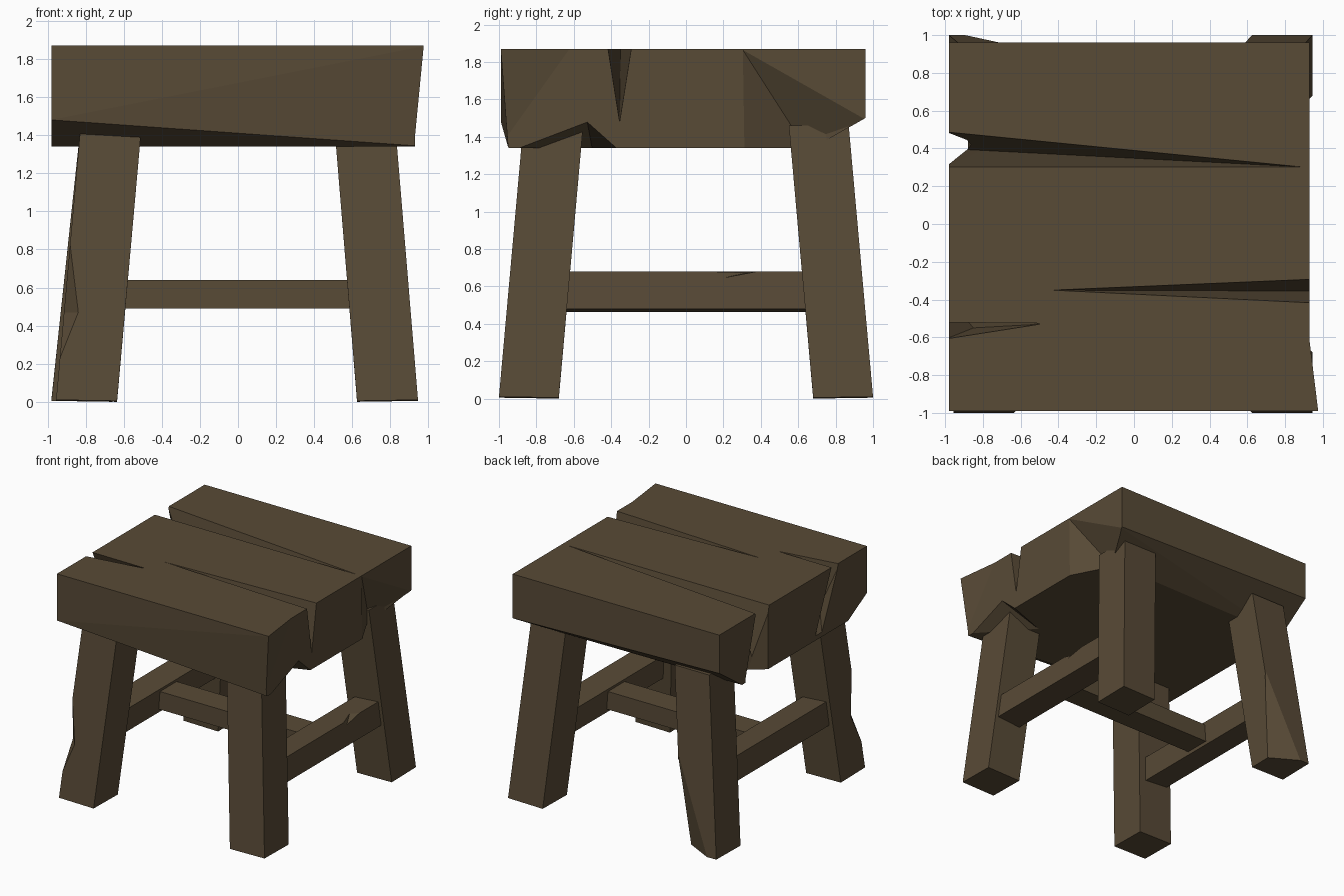
import bpy, bmesh, math

if "Cube" in bpy.data.objects:
    bpy.data.objects.remove(bpy.data.objects["Cube"])

wood = bpy.data.materials.new("dark brown wood")
wood.diffuse_color = (0.098, 0.069, 0.037, 1.0)
wood.use_nodes = True
wood.node_tree.nodes["Principled BSDF"].inputs["Base Color"].default_value = wood.diffuse_color


def hull(name, pts):
    """Convex flat-faced solid around a few corner points."""
    bm = bmesh.new()
    for p in pts:
        bm.verts.new(p)
    res = bmesh.ops.convex_hull(bm, input=bm.verts[:])
    junk = {g for g in res["geom_interior"] + res["geom_unused"]
            if isinstance(g, bmesh.types.BMVert)}
    bmesh.ops.delete(bm, geom=list(junk), context='VERTS')
    bmesh.ops.dissolve_limit(bm, angle_limit=0.002, verts=bm.verts[:], edges=bm.edges[:])
    bmesh.ops.recalc_face_normals(bm, faces=bm.faces[:])
    me = bpy.data.meshes.new(name)
    bm.to_mesh(me)
    bm.free()
    me.materials.append(wood)
    ob = bpy.data.objects.new(name, me)
    bpy.context.scene.collection.objects.link(ob)
    return ob


def cut(ob, pts):
    """Chop a convex chunk out of a part."""
    tool = hull("cutter", pts)
    tool.hide_render = True
    mod = ob.modifiers.new("cut", 'BOOLEAN')
    mod.operation, mod.solver, mod.object = 'DIFFERENCE', 'EXACT', tool
    bpy.context.view_layer.update()
    dg = bpy.context.evaluated_depsgraph_get()
    me = bpy.data.meshes.new_from_object(ob.evaluated_get(dg))
    ob.modifiers.clear()
    ob.data = me
    bpy.data.objects.remove(tool)


# seat slab with bevelled front and back undersides
seat = hull("seat", [
    (-.98, -.99, 1.87), (.99, -.99, 1.87), (.99, .96, 1.87), (-.98, .96, 1.87),
    (-.98, -.99, 1.48), (.99, -.95, 1.34), (-.98, -.74, 1.34),
    (.99, .96, 1.50), (-.98, .96, 1.55), (.99, .68, 1.34), (-.98, .66, 1.34)])
# right end, with the front corner left sticking out
cut(seat, [(.93, -.53, 2), (.93, 1.1, 2), (.93, 1.1, 1.2), (.93, -1.1, 1.2),
           (1.0, -1.1, 2), (1.3, -1.1, 2), (1.3, 1.1, 2), (1.3, 1.1, 1.2), (1.3, -1.1, 1.2)])
# long back groove and its open left end
cut(seat, [(-1, .30, 1.88), (-1, .49, 1.88), (-1, .40, 1.45), (-.81, .39, 1.45), (.93, .30, 1.88)])
cut(seat, [(-1, .30, 1.88), (-1, .49, 1.88), (-.87, .42, 1.75),
           (-1, .30, 1.3), (-1, .65, 1.3), (-.85, .42, 1.3)])
# right groove
cut(seat, [(.96, -.29, 1.88), (.96, -.42, 1.88), (-.47, -.35, 1.88), (.96, -.355, 1.47)])
# left crack
cut(seat, [(-1, -.525, 1.88), (-1, -.61, 1.88), (-.49, -.53, 1.88),
           (-.85, -.55, 1.5), (-1, -.30, 1.36), (-1, -.37, 1.36)])
# notch under the right end, and chipped back right corner
cut(seat, [(.96, -.95, 1.33), (.96, -.53, 1.49), (.96, -.35, 1.33), (.55, -.5, 1.33)])
cut(seat, [(.932, .30, 1.87), (.932, .97, 1.49), (.77, .62, 1.37), (.77, .62, 1.25),
           (.932, .31, 1.25), (1.1, .30, 1.87), (1.1, .97, 1.49), (1.1, .62, 1.2)])

# splayed legs
legs = {}
for sy, fb in ((-1, "front"), (1, "back")):
    for sx, lr in ((-1, "left"), (1, "right")):
        out = {(-1, -1): .955, (-1, 1): .98}.get((sx, sy), .945)
        pts = []
        for i in (0, 1):
            for j in (0, 1):
                pts.append((sx * (out - .32 * i), sy * (1 - .32 * j), .01 * (2 - i - j) / 2))
                pts.append((sx * (.825 - .32 * i), sy * (.87 - .32 * j), 1.46))
        legs[fb + lr] = hull(f"{fb}_{lr}_leg", pts)
# chipped edge of the front left leg
cut(legs["frontleft"], [(-.88, -.93, .85), (-.945, -.985, .2), (-.82, -.98, .47),
                        (-.95, -.83, .47), (-1.05, -1.05, .5)])
# shaved foot of the back left leg
cut(legs["backleft"], [(-.64, .86, -.02), (-.92, 1.01, -.02), (-.59, .935, .75),
                       (-.5, .86, -.02), (-.5, 1.1, -.02), (-.92, 1.1, -.02), (-.5, 1.05, .75)])

# side stretchers, rolled to follow the lean of the legs
roll = math.radians(4.5)
bars = {}
for sx, lr in ((-1, "left"), (1, "right")):
    pts = []
    for u in (-.11, .11):
        for v in (-.1, .1):
            x = .76 + u * math.cos(roll) - v * math.sin(roll)
            z = .57 + u * math.sin(roll) + v * math.cos(roll)
            pts += [(sx * x, y, z) for y in (-.68, .68)]
    bars[lr] = hull(f"{lr}_stretcher", pts)
# nick in the right stretcher
cut(bars["right"], [(.9, .03, .70), (.9, .5, .70), (.9, .13, .63), (.74, .45, .70)])

# middle stretcher
hull("middle_stretcher", [(x, y, z) for x in (-.67, .67) for y in (-.11, .11) for z in (.49, .64)])
